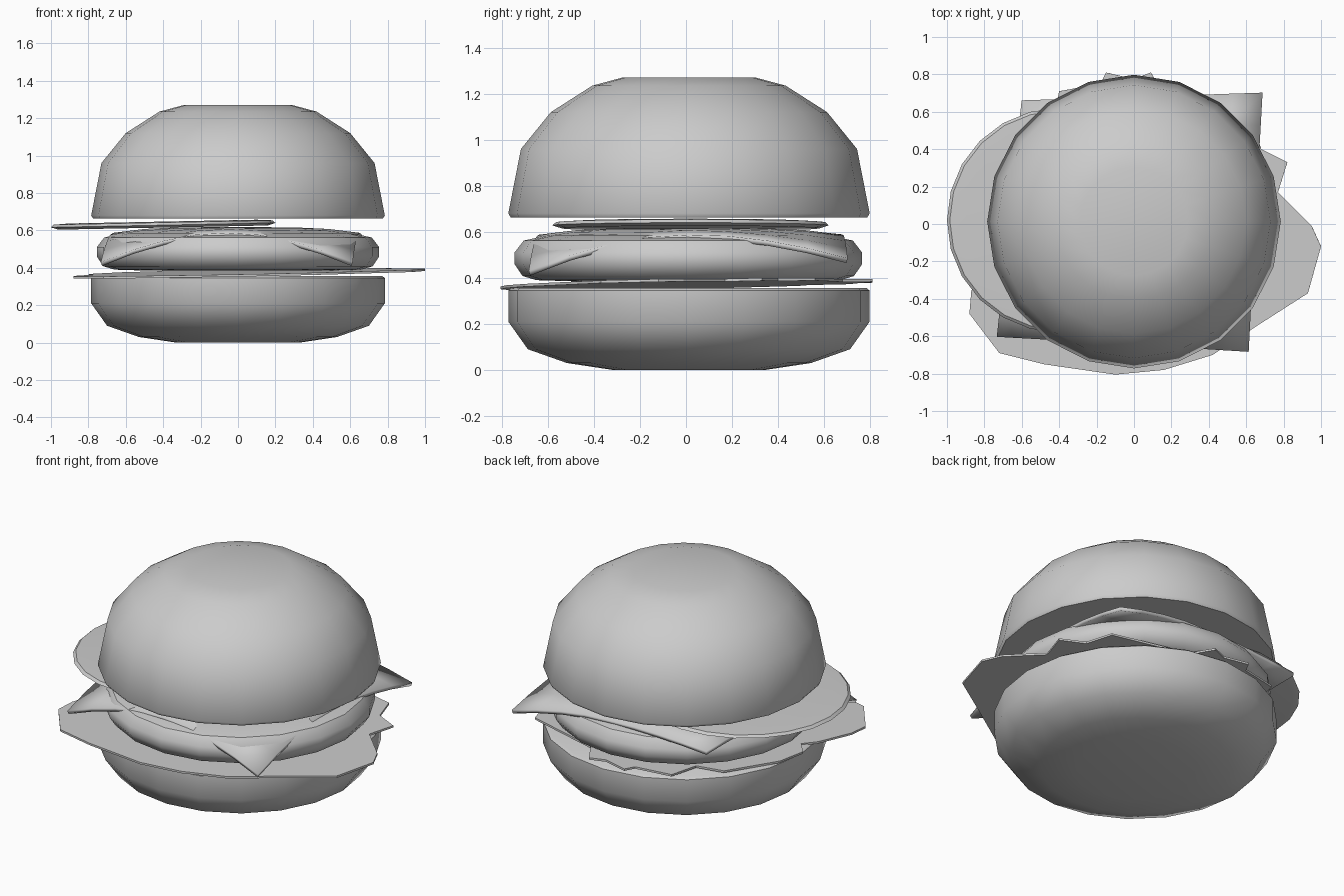
import bpy, bmesh, math

if "Cube" in bpy.data.objects:
    bpy.data.objects.remove(bpy.data.objects["Cube"])

def finish(name, bm, angle=None):
    bmesh.ops.recalc_face_normals(bm, faces=bm.faces)
    me = bpy.data.meshes.new(name)
    bm.to_mesh(me)
    bm.free()
    ob = bpy.data.objects.new(name, me)
    bpy.context.collection.objects.link(ob)
    if angle:
        bpy.ops.object.select_all(action='DESELECT')
        ob.select_set(True)
        bpy.context.view_layer.objects.active = ob
        bpy.ops.object.shade_smooth_by_angle(angle=math.radians(angle))
    return ob

def lathe(name, profile, centre, tilt=0.0, sides=20, angle=40):
    """Capped solid of revolution; tilt raises z along +x."""
    bm = bmesh.new()
    rings = []
    for r, z in profile:
        ring = []
        for i in range(sides):
            a = 2 * math.pi * i / sides
            x, y = r * math.cos(a), r * math.sin(a)
            ring.append(bm.verts.new((centre[0] + x, centre[1] + y, z + tilt * x)))
        rings.append(ring)
    for lo, hi in zip(rings, rings[1:]):
        for i in range(sides):
            j = (i + 1) % sides
            bm.faces.new((lo[i], lo[j], hi[j], hi[i]))
    bm.faces.new(rings[0][::-1])
    bm.faces.new(rings[-1])
    return finish(name, bm, angle)

# Buns and patty
lathe("bottom_bun", [(.33, 0), (.53, .03), (.70, .09), (.785, .21),
                     (.785, .345), (.77, .357)], (0, .013))
lathe("patty", [(.5, .385), (.66, .39), (.72, .408), (.755, .46), (.755, .51),
                (.715, .562), (.6, .587), (.4, .592)], (0, .01))
lathe("top_bun", [(.775, .663), (.785, .68), (.73, .96), (.6, 1.12),
                  (.42, 1.235), (.29, 1.27)], (0, .013), angle=50)

# Tomato slice, sliding out to the left
lathe("tomato", [(.56, .615), (.6, .628), (.585, .642), (.5, .647)],
      (-.4, .02), tilt=.02, sides=24, angle=30)

# Lettuce leaf with a ragged edge
edge = [(1, -.12), (.95, -.01), (.77, .17), (.82, .33), (.68, .40), (.63, .56),
        (.4, .62), (.17, .68), (.09, .81), (0, .775), (-.15, .81), (-.18, .75),
        (-.40, .71), (-.44, .53), (-.60, .49), (-.77, .19), (-.80, .01),
        (-.73, -.07), (-.79, -.15), (-.87, -.36), (-.88, -.48), (-.72, -.69),
        (-.48, -.75), (-.1, -.805), (.16, -.78), (.42, -.70), (.68, -.53), (.93, -.37)]
bm = bmesh.new()
ring = [bm.verts.new((x, y, .373 + .018 * x + .018 * y)) for x, y in edge]
hub = bm.verts.new((0, 0, .373))
for a, b in zip(ring, ring[1:] + ring[:1]):
    bm.faces.new((hub, a, b))
mod = finish("lettuce", bm).modifiers.new("thickness", 'SOLIDIFY')
mod.thickness, mod.offset = .012, 0

# Cheese slice: flat centre, each corner droops to its own height
corners = {(-1, -1): (-.73, -.60, .42), (1, -1): (.61, -.68, .42),
           (1, 1): (.685, .70, .475), (-1, 1): (-.60, .66, .55)}
N = 8
bm = bmesh.new()
grid = []
for j in range(N + 1):
    row = []
    for i in range(N + 1):
        u, v = 2 * i / N - 1, 2 * j / N - 1
        x = y = 0
        z = .606
        for (su, sv), (cx, cy, cz) in corners.items():
            w = (1 + su * u) * (1 + sv * v) / 4
            x, y = x + w * cx, y + w * cy
            z -= (.606 - cz) * (max(0, su * u) * max(0, sv * v)) ** 1.7
        z -= .03 * max(abs(u), abs(v)) ** 4 * (1 - abs(u * v))
        row.append(bm.verts.new((x, y, z)))
    grid.append(row)
for j in range(N):
    for i in range(N):
        bm.faces.new((grid[j][i], grid[j][i + 1], grid[j + 1][i + 1], grid[j + 1][i]))
mod = finish("cheese", bm, 30).modifiers.new("thickness", 'SOLIDIFY')
mod.thickness, mod.offset = .022, 0
